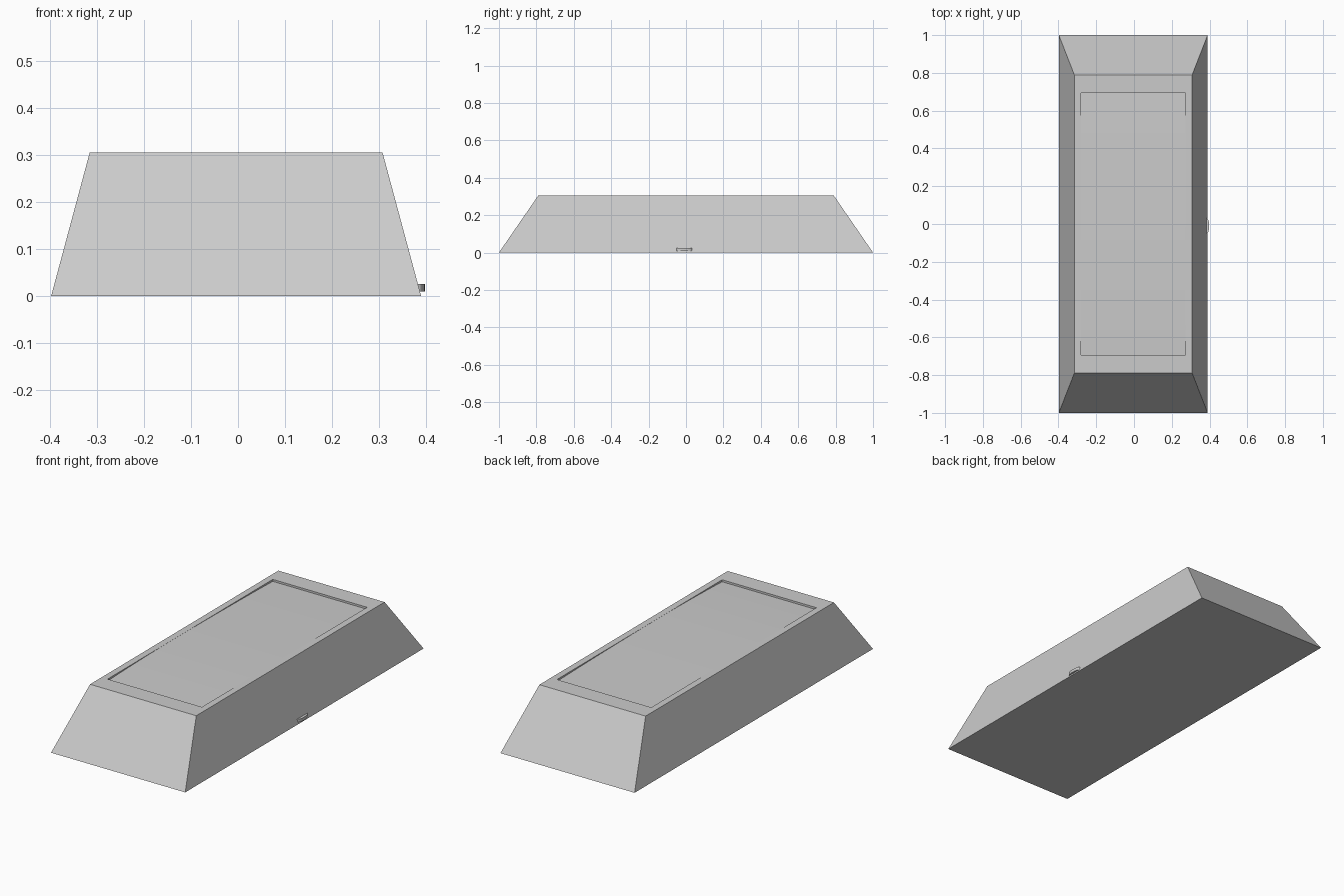
import bpy
import bmesh
from math import sin, cos, pi

cube = bpy.data.objects.get("Cube")
if cube:
    bpy.data.objects.remove(cube, do_unlink=True)

grey = bpy.data.materials.new("light_grey")
grey.use_nodes = True
colour = (0.6, 0.6, 0.6, 1)
grey.diffuse_color = colour
grey.node_tree.nodes["Principled BSDF"].inputs["Base Color"].default_value = colour

CX = -0.004      # middle of the block in x
HEIGHT = 0.305


def make_object(name, bm):
    bmesh.ops.recalc_face_normals(bm, faces=bm.faces)
    mesh = bpy.data.meshes.new(name)
    bm.to_mesh(mesh)
    bm.free()
    mesh.materials.append(grey)
    obj = bpy.data.objects.new(name, mesh)
    bpy.context.collection.objects.link(obj)
    return obj


def ring(bm, hx, hy, z):
    return [bm.verts.new((CX + sx * hx, sy * hy, z))
            for sx, sy in ((-1, -1), (1, -1), (1, 1), (-1, 1))]


def bridge(bm, a, b):
    n = len(a)
    for i in range(n):
        j = (i + 1) % n
        bm.faces.new((a[i], a[j], b[j], b[i]))


# Tapered block with a flat rim and a shallow well in the top
bm = bmesh.new()
base = ring(bm, 0.394, 1.0, 0)
rim = ring(bm, 0.312, 0.79, HEIGHT)
lip = ring(bm, 0.277, 0.693, HEIGHT)
well = ring(bm, 0.277, 0.693, HEIGHT - 0.012)
bm.faces.new(base)
for lower, upper in ((base, rim), (rim, lip), (lip, well)):
    bridge(bm, lower, upper)
bm.faces.new(well)
make_object("tapered_block", bm)

# Top panel, bowed lengthways so its crest meets the rim
bm = bmesh.new()
rows = []
crest = -0.155
for i in range(17):
    y = -0.693 + 1.386 * i / 16
    end = 0.693 if y > crest else -0.693
    z = HEIGHT - 0.0005 - 0.010 * ((y - crest) / (end - crest)) ** 2
    rows.append([bm.verts.new((CX + s * 0.277, y, z)) for s in (-1, 1)])
for a, b in zip(rows, rows[1:]):
    bm.faces.new((a[0], a[1], b[1], b[0]))
panel = make_object("top_panel", bm)
for p in panel.data.polygons:
    p.use_smooth = True

# Small rounded finger catch low on the left side
bm = bmesh.new()
arc = [(0.384 + 0.014 * sin(pi * i / 10), -0.01 - 0.042 * cos(pi * i / 10))
       for i in range(11)]
low, high = ([bm.verts.new((x, y, z)) for x, y in arc] for z in (0.009, 0.025))
bridge(bm, low, high)
bm.faces.new(low)
bm.faces.new(high)
make_object("finger_catch", bm)
